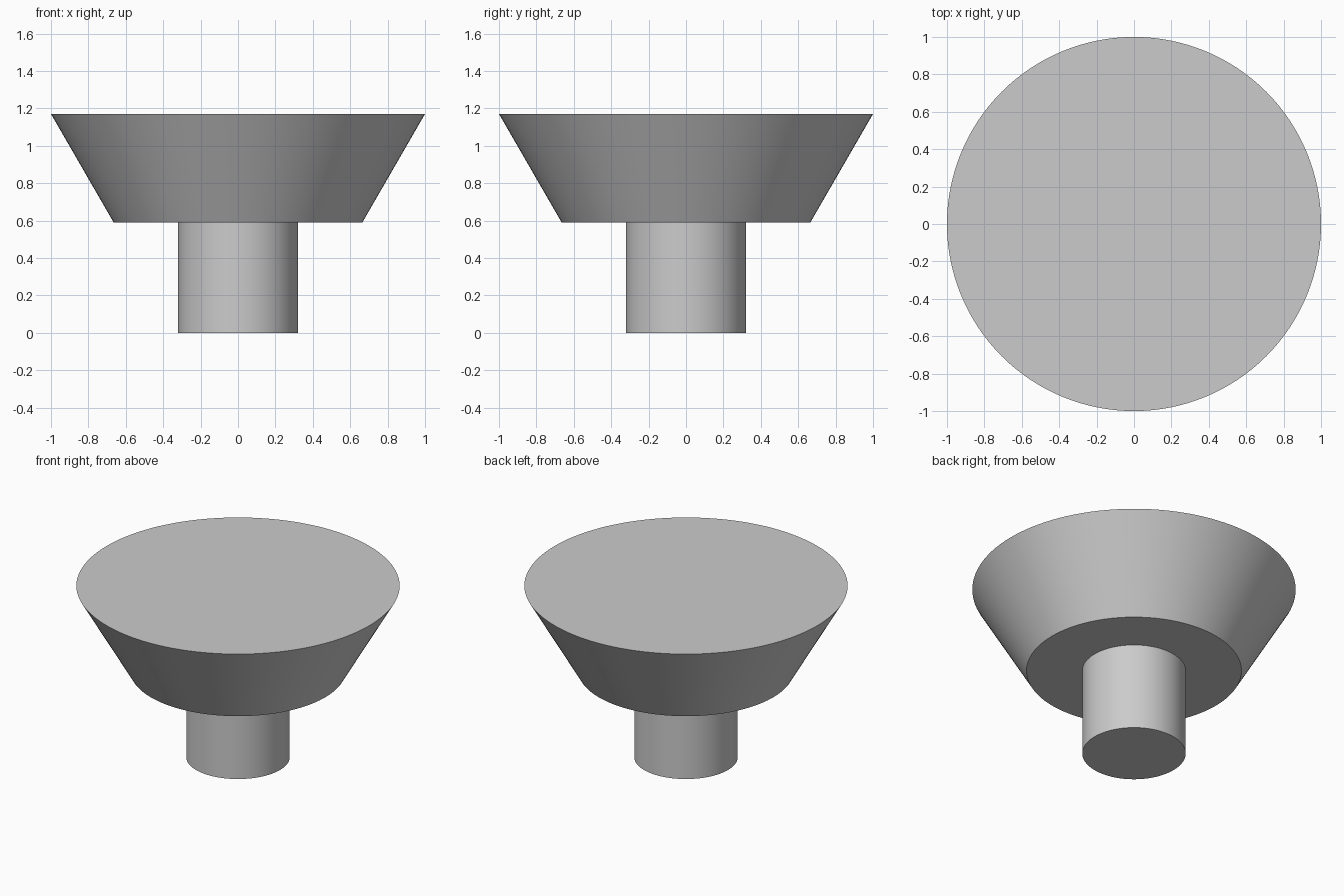
import bpy
import bmesh

cube = bpy.data.objects.get("Cube")
if cube:
    bpy.data.objects.remove(cube, do_unlink=True)

# Single plain grey
grey = bpy.data.materials.new("light_grey")
grey.use_nodes = True
colour = (0.6, 0.6, 0.6, 1)
grey.diffuse_color = colour
grey.node_tree.nodes["Principled BSDF"].inputs["Base Color"].default_value = colour

SIDES = 128
JOINT_Z = 0.59
TOP_Z = 1.17


def frustum(name, r_bottom, r_top, z_bottom, z_top):
    """Closed round solid with smooth sides and sharp rims."""
    bpy.ops.mesh.primitive_cone_add(
        vertices=SIDES, radius1=r_bottom, radius2=r_top,
        depth=z_top - z_bottom, location=(0, 0, (z_bottom + z_top) / 2))
    obj = bpy.context.object
    obj.name = obj.data.name = name
    obj.data.materials.append(grey)
    bpy.ops.object.shade_smooth_by_angle()
    return obj


# Cylindrical stem, and the flared head that sits on it
frustum("stem", 0.32, 0.32, 0, JOINT_Z)
head = frustum("flared_head", 0.665, 1, JOINT_Z, TOP_Z)
